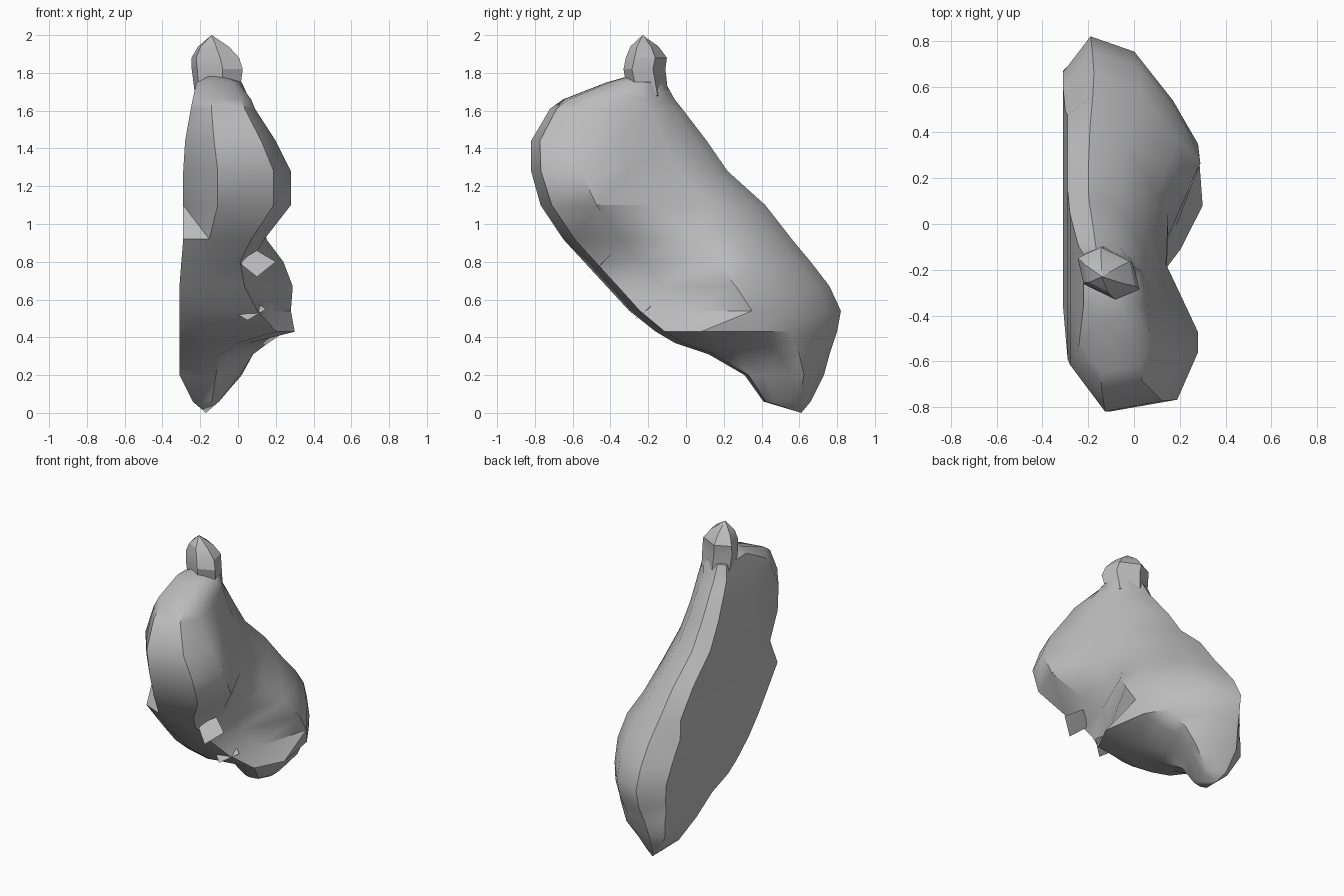
import bpy
import bmesh
import math

cube = bpy.data.objects.get("Cube")
if cube:
    bpy.data.objects.remove(cube, do_unlink=True)

stone = bpy.data.materials.new("plain grey")
stone.use_nodes = True
stone.diffuse_color = (0.5, 0.5, 0.5, 1)
stone.node_tree.nodes["Principled BSDF"].inputs["Base Color"].default_value = stone.diffuse_color


def mix(a, b, t):
    return a + (b - a) * t


def finish(name, bm, angle):
    """Turn a bmesh into a named, shaded object."""
    bmesh.ops.recalc_face_normals(bm, faces=bm.faces)
    mesh = bpy.data.meshes.new(name)
    bm.to_mesh(mesh)
    bm.free()
    mesh.materials.append(stone)
    obj = bpy.data.objects.new(name, mesh)
    bpy.context.collection.objects.link(obj)
    bpy.ops.object.select_all(action="DESELECT")
    obj.select_set(True)
    bpy.context.view_layer.objects.active = obj
    bpy.ops.object.shade_smooth_by_angle(angle=math.radians(angle))


def loft(name, rings, bottom, top, angle):
    """Skin a stack of rings and close both ends on a point."""
    bm = bmesh.new()
    loops = [[bm.verts.new(p) for p in ring] for ring in rings]
    for a, b in zip(loops, loops[1:]):
        for i in range(len(a)):
            j = (i + 1) % len(a)
            bm.faces.new((a[i], a[j], b[j], b[i]))
    for loop, tip in ((loops[0], bottom), (loops[-1], top)):
        end = bm.verts.new(tip)
        for i in range(len(loop)):
            bm.faces.new((loop[i], loop[(i + 1) % len(loop)], end))
    bmesh.ops.triangulate(bm, faces=[f for f in bm.faces if len(f.verts) > 3])
    finish(name, bm, angle)


def body_ring(z, front, back, low, x_front, x_mid, x_back):
    """Level slice: flat on one side, swelling on the other."""
    # The flat side is bevelled at the upper front and the lower back
    front_bevel = 0.22 if z > 1 else 0.05
    back_bevel = 0.14 if z < 0.9 else 0.07
    middle = 0.58 if z < 1 else 0.5
    outline = (
        (front_bevel, low), (0.5, low), (1 - back_bevel, low),
        (1, mix(low, x_back, 0.25)), (0.94, mix(low, x_back, 0.65)),
        (0.75, x_back), (middle, x_mid), (0.25, x_front),
        (0.05, mix(low, x_front, 0.84)), (0, mix(low, x_front, 0.32)),
    )
    return [(x, mix(front, back, t), z) for t, x in outline]


# Body slices: height, front, back, flat side, then swell at front, middle, back
slices = (
    (0.06, 0.41, 0.66, -0.24, -0.12, -0.1, -0.1),
    (0.2, 0.31, 0.73, -0.31, -0.08, 0.01, 0.02),
    (0.31, 0.12, 0.76, -0.31, -0.05, 0.08, 0.08),
    (0.37, -0.06, 0.78, -0.31, 0.06, 0.16, 0.12),
    (0.43, -0.16, 0.8, -0.31, 0.3, 0.25, 0.15),
    (0.54, -0.3, 0.82, -0.31, 0.18, 0.28, 0.17),
    (0.67, -0.42, 0.76, -0.31, 0.1, 0.29, 0.2),
    (0.8, -0.54, 0.66, -0.3, 0.07, 0.24, 0.2),
    (0.92, -0.65, 0.56, -0.29, 0.14, 0.15, 0.15),
    (1.1, -0.77, 0.42, -0.29, 0.28, 0.14, 0.1),
    (1.28, -0.82, 0.22, -0.29, 0.28, 0.14, 0.07),
    (1.44, -0.82, 0.11, -0.28, 0.2, 0.13, 0.05),
    (1.61, -0.72, -0.02, -0.25, 0.09, 0.07, 0.04),
    (1.66, -0.65, -0.06, -0.24, 0.07, 0.06, 0.03),
    (1.75, -0.42, -0.11, -0.22, 0, 0.02, 0),
)
loft("body", [body_ring(*s) for s in slices],
     (-0.17, 0.61, 0), (-0.12, -0.24, 1.8), 38)


# Faceted knob on the crown, set askew: height, centre, half width, half depth
def knob_ring(z, x, y, wide, deep):
    ring = []
    for i in range(6):
        a = math.tau * i / 6
        u, v = wide * math.cos(a), deep * math.sin(a)
        ring.append((x + 0.9 * u + 0.44 * v, y - 0.44 * u + 0.9 * v, z))
    return ring


loft("crown_knob",
     [knob_ring(1.68, -0.11, -0.2, 0.13, 0.1), knob_ring(1.82, -0.11, -0.22, 0.15, 0.1),
      knob_ring(1.88, -0.12, -0.21, 0.14, 0.1), knob_ring(1.94, -0.13, -0.22, 0.09, 0.07)],
     (-0.12, -0.2, 1.6), (-0.14, -0.23, 2), 25)


# Small sharp fins along the underside, rooted inside the body
def fin(name, x, tip, root):
    bm = bmesh.new()
    base = [bm.verts.new((x + dx, root[0] + d, root[1] + d))
            for dx, d in ((-0.1, 0), (0.1, 0), (0, 0.06))]
    point = bm.verts.new((x, *tip))
    bm.faces.new(base)
    for i in range(3):
        bm.faces.new((base[i], base[(i + 1) % 3], point))
    finish(name, bm, 20)


fin("upper_fin", 0.1, (-0.51, 0.72), (-0.44, 0.8))
fin("lower_fin", 0.05, (-0.28, 0.49), (-0.2, 0.55))
